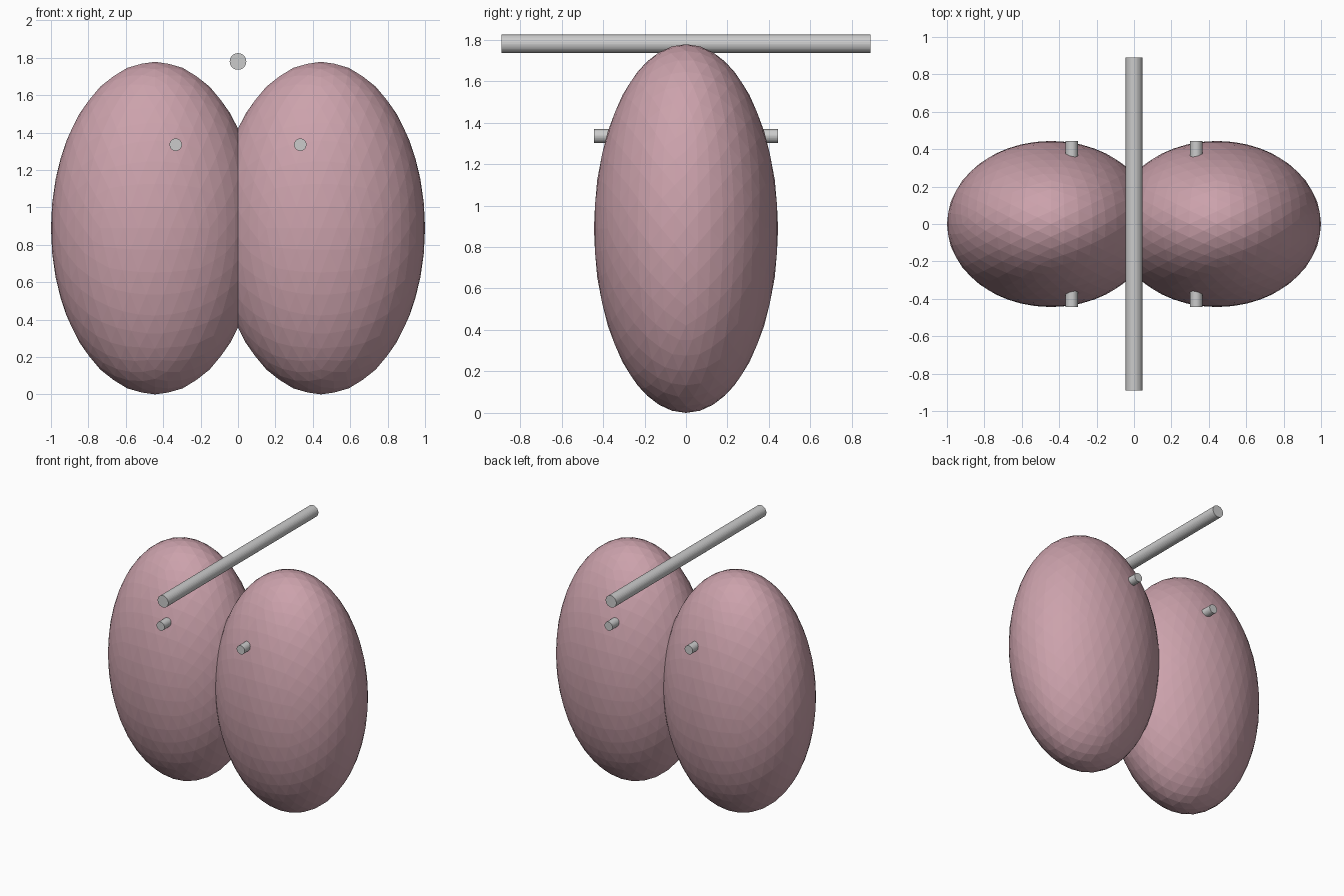
import bpy, bmesh
from math import radians, pi
from mathutils import Matrix

if "Cube" in bpy.data.objects:
    bpy.data.objects.remove(bpy.data.objects["Cube"])

pink = bpy.data.materials.new("pink")
pink.diffuse_color = (0.60, 0.36, 0.41, 1)
pink.use_nodes = True
pink.node_tree.nodes["Principled BSDF"].inputs["Base Color"].default_value = pink.diffuse_color


def make_object(name, bm, material=None):
    mesh = bpy.data.meshes.new(name)
    bm.to_mesh(mesh)
    bm.free()
    obj = bpy.data.objects.new(name, mesh)
    bpy.context.collection.objects.link(obj)
    if material:
        mesh.materials.append(material)
    return obj


def egg(name, center, radii):
    # faceted ellipsoid, turned so the icosphere touches all six axis extremes
    bm = bmesh.new()
    turn = Matrix.Rotation(pi / 2, 4, 'Z') @ Matrix.Rotation(radians(-31.7175), 4, 'Y')
    place = Matrix.Translation(center) @ Matrix.Diagonal((*radii, 1))
    bmesh.ops.create_icosphere(bm, subdivisions=4, radius=1, matrix=place @ turn)
    return make_object(name, bm, pink)


def rod(name, x, z, radius, length):
    # cylinder lying along y
    bm = bmesh.new()
    place = Matrix.Translation((x, 0, z)) @ Matrix.Rotation(pi / 2, 4, 'X')
    bmesh.ops.create_cone(bm, cap_ends=True, segments=32, radius1=radius,
                          radius2=radius, depth=length, matrix=place)
    return make_object(name, bm)


# two overlapping lobes, each with a thin pin passing through it
for side, s in (("left", -1), ("right", 1)):
    egg(side + "_lobe", (s * 0.444, 0, 0.889), (0.556, 0.444, 0.889))
    rod(side + "_pin", s * 0.333, 1.335, 0.033, 0.888)

# long bar above the gap
rod("top_bar", 0, 1.78, 0.0444, 1.78)
